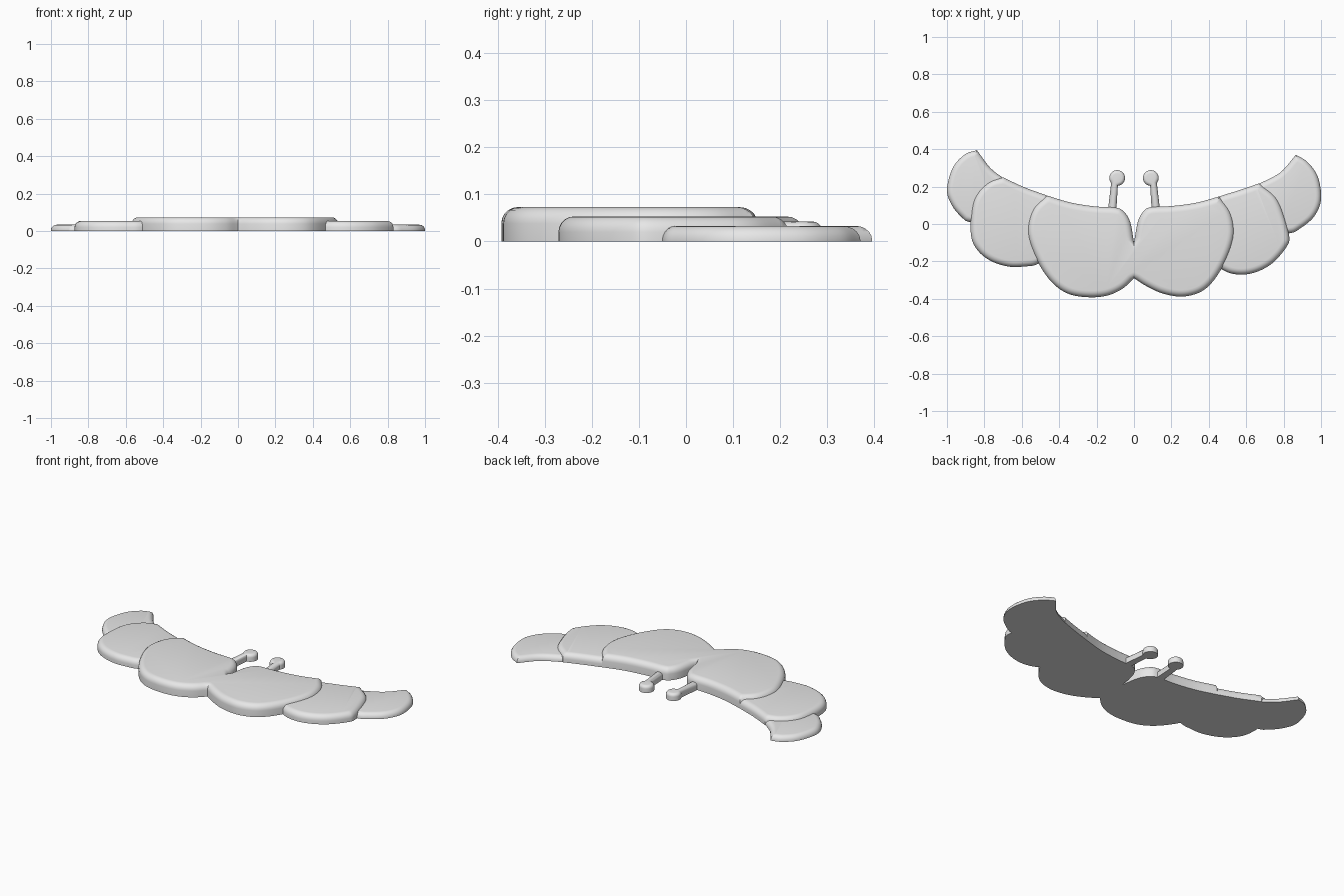
import bpy
import bmesh
import math
from mathutils import Vector
from mathutils.geometry import intersect_point_line

default_cube = bpy.data.objects.get("Cube")
if default_cube:
    bpy.data.objects.remove(default_cube)

grey = bpy.data.materials.new("plain_grey")
grey.use_nodes = True
grey_value = (0.8, 0.8, 0.8, 1)
grey.diffuse_color = grey_value
grey.node_tree.nodes["Principled BSDF"].inputs["Base Color"].default_value = grey_value


def smooth_run(points, steps=6):
    """Catmull-Rom curve through the points, leaving out the last one."""
    pts = [Vector(p) for p in points]
    pts = [2 * pts[0] - pts[1]] + pts + [2 * pts[-1] - pts[-2]]
    samples = []
    for a, b, c, d in zip(pts, pts[1:], pts[2:], pts[3:]):
        for i in range(steps):
            t = i / steps
            samples.append(0.5 * (2 * b + (c - a) * t
                                  + (2 * a - 5 * b + 4 * c - d) * t ** 2
                                  + (3 * b - a - 3 * c + d) * t ** 3))
    return samples


def segment_distance(p, a, b):
    _, t = intersect_point_line(p, a, b)
    return (p - a.lerp(b, min(max(t, 0), 1))).length


def inset(outline, amount):
    """Move a counter-clockwise outline inwards; overlapped points collapse."""
    if amount < 1e-6:
        return list(outline)
    count = len(outline)
    moved, valid = [], []
    for i, p in enumerate(outline):
        before = (p - outline[i - 1]).normalized()
        after = (outline[(i + 1) % count] - p).normalized()
        normal_a = Vector((-before.y, before.x))
        normal_b = Vector((-after.y, after.x))
        normal = (normal_a + normal_b).normalized()
        convex = before.x * after.y - before.y * after.x > 0
        stretch = 1 / max(normal.dot(normal_a), 0.4) if convex else 1
        q = p + normal * amount * stretch
        moved.append(q)
        valid.append(all(segment_distance(q, outline[j - 1], outline[j]) > amount * 0.96
                         for j in range(count)))
    if not any(valid):
        return moved
    result = []
    for i in range(count):
        k = next(k for n in range(count) for k in ((i + n) % count, (i - n) % count)
                 if valid[k])
        result.append(moved[k])
    return result


def plate(name, outline, height, radius, segments=5):
    """Flat-bottomed slab with a rounded upper rim."""
    area = sum(outline[i - 1].x * p.y - p.x * outline[i - 1].y
               for i, p in enumerate(outline))
    if area < 0:
        outline = outline[::-1]
    levels = [(0, 0)]
    for i in range(segments + 1):
        angle = math.pi / 2 * i / segments
        levels.append((radius * (1 - math.cos(angle)),
                       height - radius + radius * math.sin(angle)))
    bm = bmesh.new()
    rings = [[bm.verts.new((p.x, p.y, z)) for p in inset(outline, d)] for d, z in levels]
    for low, high in zip(rings, rings[1:]):
        for i in range(len(low)):
            bm.faces.new((low[i - 1], low[i], high[i], high[i - 1]))
    bm.faces.new(rings[0][::-1])
    bm.faces.new(rings[-1])
    bmesh.ops.remove_doubles(bm, verts=bm.verts, dist=1e-5)
    mesh = bpy.data.meshes.new(name)
    bm.to_mesh(mesh)
    bm.free()
    mesh.materials.append(grey)
    obj = bpy.data.objects.new(name, mesh)
    bpy.context.collection.objects.link(obj)
    bpy.ops.object.select_all(action='DESELECT')
    obj.select_set(True)
    bpy.context.view_layer.objects.active = obj
    bpy.ops.object.shade_smooth_by_angle(angle=math.radians(40))


def join_runs(*runs):
    return [p for run in runs for p in smooth_run(run)]


# Twin centre lobes, joined between the two notches
bottom_notch, top_notch = (0, -.29), (0, -.1)
right_corner, left_corner = (-.465, .152), (.455, .147)
plate("centre_lobes", join_runs(
    [bottom_notch, (-.06, -.345), (-.14, -.382), (-.235, -.392), (-.34, -.377),
     (-.42, -.33), (-.487, -.25), (-.54, -.147), (-.567, -.056), (-.561, .024),
     (-.53, .094), right_corner],
    [right_corner, (-.34, .115), (-.21, .094), (-.1, .088), (-.055, .067),
     (-.02, .01), top_notch],
    [top_notch, (.02, .01), (.05, .067), (.09, .09), (.2, .096), (.33, .113), left_corner],
    [left_corner, (.513, .067), (.535, -.024), (.524, -.11), (.48, -.217),
     (.417, -.313), (.35, -.366), (.257, -.388), (.155, -.372), (.07, -.334),
     bottom_notch]), .073, .035)

# Middle lobes, their inner ends buried in the centre lobes
mid_tip, mid_in, mid_base = (-.7, .249), (-.39, -.13), (-.39, .12)
plate("right_middle_lobe", join_runs(
    [mid_tip, (-.77, .227), (-.834, .168), (-.866, .088), (-.872, -.056),
     (-.84, -.136), (-.77, -.195), (-.674, -.227), (-.583, -.227), (-.508, -.211), mid_in],
    [mid_in, mid_base],
    [mid_base, right_corner, (-.583, .195), mid_tip]), .053, .033)

mid_tip, mid_in, mid_base = (.668, .217), (.35, -.15), (.36, .11)
plate("left_middle_lobe", join_runs(
    [mid_tip, (.754, .147), (.797, .061), (.83, -.067), (.813, -.126),
     (.738, -.211), (.647, -.259), (.556, -.27), (.47, -.243), mid_in],
    [mid_in, mid_base],
    [mid_base, left_corner, (.567, .182), mid_tip]), .053, .033)

# Outer lobes with pointed tips
tip, tip_in, tip_base = (-.84, .395), (-.75, 0), (-.64, .215)
plate("right_outer_lobe", join_runs(
    [tip, (-.904, .372), (-.968, .302), (-1, .184), (-.973, .099),
     (-.92, .035), (-.877, .01), tip_in],
    [tip_in, tip_base],
    [tip_base, (-.7, .247), (-.77, .302), tip]), .033, .03)

tip, tip_in, tip_base = (.866, .37), (.7, -.05), (.6, .18)
plate("left_outer_lobe", join_runs(
    [tip, (.93, .329), (.984, .249), (1, .131), (.963, .04),
     (.888, -.024), (.829, -.05), tip_in],
    [tip_in, tip_base],
    [tip_base, (.668, .215), (.781, .275), tip]), .033, .03)

# Pair of feelers, each a short stem with a round knob
for name, side in (("left_feeler", 1), ("right_feeler", -1)):
    arc = [math.radians(-40 + 305 * i / 28) for i in range(29)]
    shape = [Vector((.09 + .042 * math.cos(a), .246 + .042 * math.sin(a))) for a in arc]
    shape += [Vector((.096, .05)), Vector((.142, .05))]
    plate(name, [Vector((side * p.x, p.y)) for p in shape], .042, .018)
